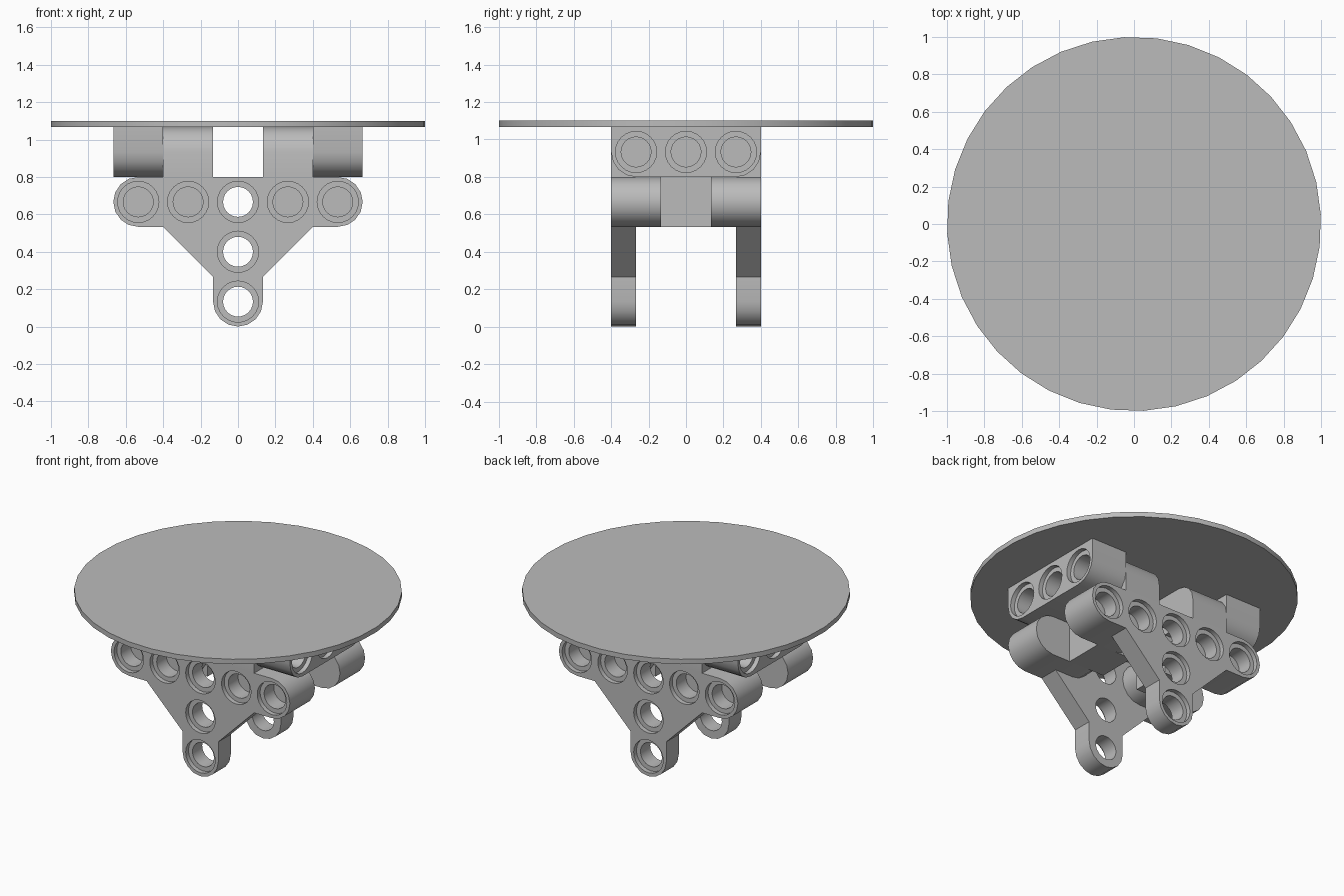
import bpy, bmesh
from math import sin, cos, pi, radians

if "Cube" in bpy.data.objects:
    bpy.data.objects.remove(bpy.data.objects["Cube"], do_unlink=True)

U = 2 / 15          # half of the hole spacing; every part sits on this grid
R_BORE, R_RIM, RIM_DEPTH = 0.08, 0.11, 0.03

grey = bpy.data.materials.new("plain grey")
grey.use_nodes = True
grey.diffuse_color = (0.5, 0.5, 0.5, 1)
grey.node_tree.nodes["Principled BSDF"].inputs["Base Color"].default_value = (0.5, 0.5, 0.5, 1)


def arc(u, v, start, end, steps=8, r=U):
    """Points on an arc, angles in degrees."""
    angles = [radians(start + (end - start) * i / steps) for i in range(steps + 1)]
    return [(u + r * cos(a), v + r * sin(a)) for a in angles]


def place(axis, u, t, v):
    return (t, u, v) if axis == "x" else (u, t, v)


def add_loft(bm, axis, sections):
    """Closed solid through matching outlines, each given as (points, position on axis)."""
    rings = [[bm.verts.new(place(axis, u, t, v)) for u, v in pts] for pts, t in sections]
    n = len(rings[0])
    for a, b in zip(rings, rings[1:]):
        for i in range(n):
            j = (i + 1) % n
            bm.faces.new((a[i], a[j], b[j], b[i]))
    bm.faces.new(rings[0])
    bm.faces.new(rings[-1])


def finish(name, bm):
    bmesh.ops.recalc_face_normals(bm, faces=bm.faces)
    mesh = bpy.data.meshes.new(name)
    bm.to_mesh(mesh)
    bm.free()
    mesh.materials.append(grey)
    obj = bpy.data.objects.new(name, mesh)
    bpy.context.collection.objects.link(obj)
    return obj


def select(obj):
    bpy.ops.object.select_all(action="DESELECT")
    obj.select_set(True)
    bpy.context.view_layer.objects.active = obj


def prism(name, pts, axis, outer, inner, holes=()):
    """Extruded outline with rimmed holes sunk from its outer face."""
    bm = bmesh.new()
    add_loft(bm, axis, [(pts, outer), (pts, inner)])
    obj = finish(name, bm)
    select(obj)
    if holes:
        d = 1 if inner > outer else -1
        bm = bmesh.new()
        for u, v in holes:
            rim = arc(u, v, 0, 360, 24, R_RIM)[:-1]
            bore = arc(u, v, 0, 360, 24, R_BORE)[:-1]
            step = outer + d * RIM_DEPTH
            add_loft(bm, axis, [(rim, outer - d * 0.05), (rim, step),
                                (bore, step), (bore, inner + d * 0.05)])
        cutter = finish("hole_cutter", bm)
        cutter.hide_render = True
        mod = obj.modifiers.new("holes", "BOOLEAN")
        mod.operation, mod.solver, mod.object = "DIFFERENCE", "EXACT", cutter
        select(obj)
        bpy.ops.object.modifier_apply(modifier=mod.name)
        bpy.data.objects.remove(cutter, do_unlink=True)
    bpy.ops.object.shade_smooth_by_angle(angle=radians(30))
    return obj


# Outline of the T-shaped side plate: round arms, sloped shoulders, round foot
plate = (arc(4 * U, 5 * U, 90, -90) + [(3 * U, 4 * U), (U, 2 * U)]
         + arc(0, U, 0, -180) + [(-U, 2 * U), (-3 * U, 4 * U)]
         + arc(-4 * U, 5 * U, -90, -270))
plate_holes = [(k * U, 5 * U) for k in (-4, -2, 0, 2, 4)] + [(0, 3 * U), (0, U)]

# Outer bar: square on top, rounded below.  Inner bar: rounded on top with a square tongue below
outer_bar = ([(3 * U, 8 * U)] + arc(2 * U, 7 * U, 0, -90, 4)
             + arc(-2 * U, 7 * U, -90, -180, 4) + [(-3 * U, 8 * U)])
inner_bar = ([(U, 4 * U), (U, 6 * U), (3 * U, 6 * U)] + arc(2 * U, 7 * U, 0, 90, 4)
             + arc(-2 * U, 7 * U, 90, 180, 4)
             + [(-3 * U, 6 * U), (-U, 6 * U), (-U, 4 * U)])
bar_holes = [(k * U, 7 * U) for k in (-2, 0, 2)]

for end, s in (("front", -1), ("back", 1)):
    prism(end + "_plate", plate, "y", s * 3 * U, s * 2 * U, plate_holes)
    # Short solid links behind the arms of each plate
    for side, m in (("left", 1), ("right", -1)):
        c = m * 3 * U
        link = arc(c + U, 5 * U, 90, -90) + arc(c - U, 5 * U, -90, -270)
        prism(f"{end}_{side}_link", link, "y", s * 2 * U, s * U)

for side, m in (("left", 1), ("right", -1)):
    prism(side + "_outer_bar", outer_bar, "x", m * 5 * U, m * 3 * U, bar_holes)
    prism(side + "_inner_bar", inner_bar, "x", m * 3 * U, m * U)

# Round top
bpy.ops.mesh.primitive_cylinder_add(vertices=36, radius=1, depth=1.1 - 8 * U,
                                    location=(0, 0, 0.55 + 4 * U),
                                    rotation=(0, 0, radians(3)))
top = bpy.context.object
top.name = "round_top"
top.data.materials.append(grey)
bpy.ops.object.shade_smooth_by_angle(angle=radians(30))
